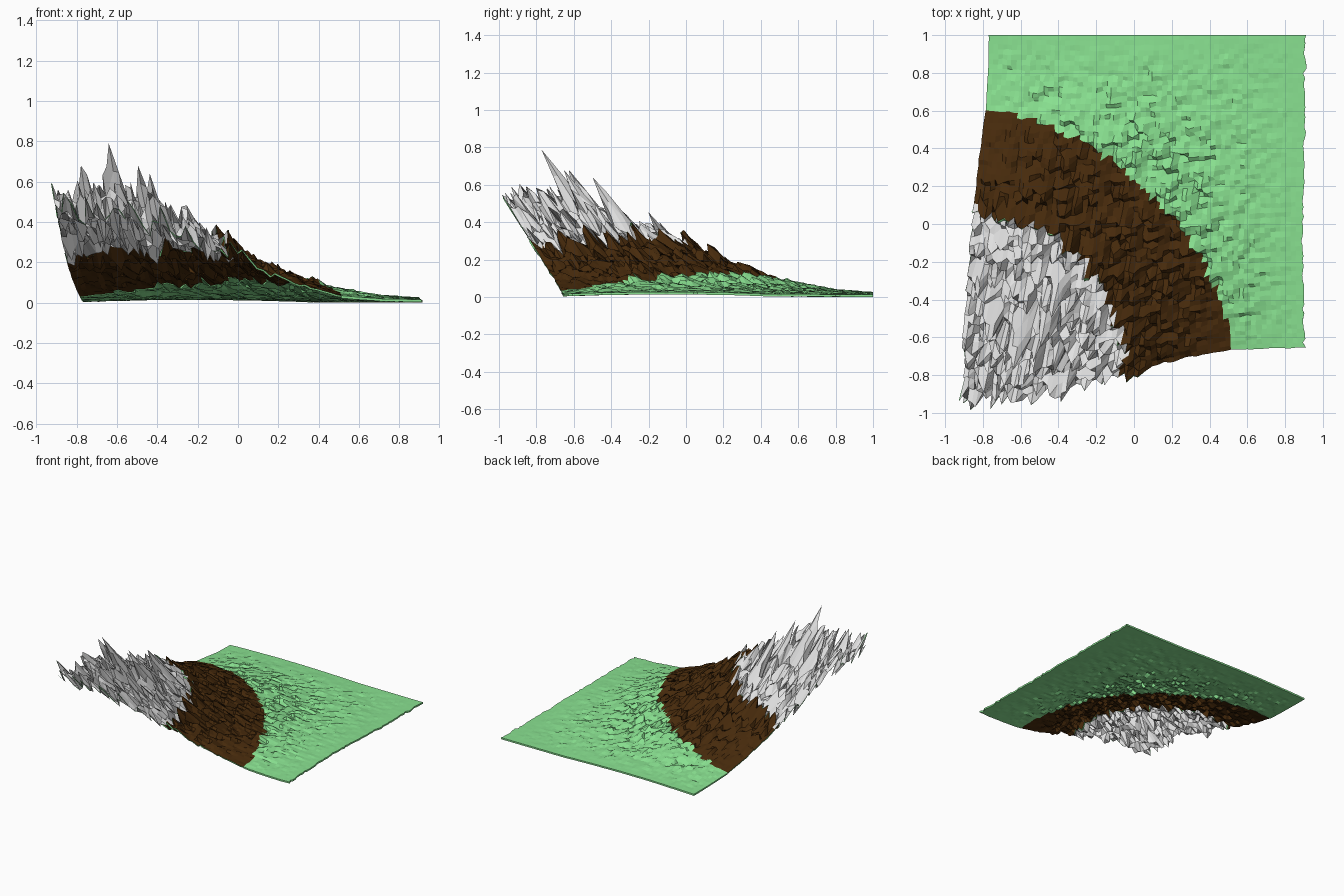
import bpy, bmesh, math, random

if "Cube" in bpy.data.objects:
    bpy.data.objects.remove(bpy.data.objects["Cube"])

random.seed(7)
N = 64                                  # grid cells per side
X0, Y0, SIZE = -0.76, -0.645, 1.66      # flat sheet before lifting
SPIKES = [(12, 14, 0.79), (6, 17, 0.68), (17, 16, 0.68), (19, 21, 0.64)]


def material(name, rgb):
    m = bpy.data.materials.new(name)
    m.diffuse_color = (*rgb, 1)
    m.use_nodes = True
    m.node_tree.nodes["Principled BSDF"].inputs["Base Color"].default_value = m.diffuse_color
    return m


GRASS = material("grass green", (0.25, 0.75, 0.28))
ROCK = material("rock brown", (0.062, 0.023, 0.0035))
SNOW = material("snow white", (0.76, 0.76, 0.76))


def ramp(r, points):
    for (a, za), (b, zb) in zip(points, points[1:]):
        if r <= b:
            return za + (zb - za) * (r - a) / (b - a)
    return points[-1][1]


HEIGHT = [(0, 0.50), (0.4, 0.42), (0.85, 0.23), (1.1, 0.10),
          (1.28, 0.036), (1.5, 0.018), (2.5, 0.013)]
ROUGH = [(0, 0.075), (0.7, 0.066), (0.95, 0.030), (1.25, 0.016),
         (1.6, 0.011), (2.0, 0.007), (2.5, 0.001)]
BULGE = [(0, 0), (0.5, 0.055), (1.0, 0.085), (1.3, 0.080), (1.6, 0.028), (2.0, 0)]


def noise():
    return max(-1.8, min(2.4, random.gauss(0, 1)))


coarse = [[noise() for _ in range(N // 2 + 2)] for _ in range(N // 2 + 2)]


def lifted_point(i, j):
    """Lift a grid point along a leaning direction, rougher near the summit."""
    u, v = SIZE * i / N, SIZE * j / N
    r, angle = math.hypot(u, v), math.atan2(v, u)
    edge = min(i, j, N - i, N - j) / 24
    calm = min(1, edge + ramp(r, [(0, 0.75), (0.8, 0.7), (1.1, 0.3), (1.3, 0.05)]))
    n = 0.65 * coarse[i // 2][j // 2] + 0.75 * noise()
    z = ramp(r, HEIGHT) + ramp(r, BULGE) * math.sin(2 * angle)
    z += ramp(r, ROUGH) * calm * n
    # tall summit spikes
    for si, sj, top in SPIKES:
        z += max(0, 1 - math.hypot(i - si, j - sj) / 2.6) * (top - z)
    z = max(z, 0.013)
    jitter = 0.003 if 0 < i and j < N else 0
    lean = 0.24 * math.sqrt(z) - 0.022
    x = X0 + u - lean + random.uniform(-jitter, jitter)
    y = Y0 + v - 0.62 * z + random.uniform(-jitter, jitter) * (r < 2.2)
    if i == N:
        x += random.uniform(0.005, 0.02)
    if j == N:
        y = 1.0
    return max(x, -0.93), max(y, -1.0), z


points = [[lifted_point(i, j) for j in range(N + 1)] for i in range(N + 1)]


def zone_of(i, j):
    """Pick snow, rock or grass from the distance to the front-left corner."""
    u, v = (i + 0.5) * SIZE / N, (j + 0.5) * SIZE / N
    r, angle = math.hypot(u, v), math.atan2(v, u)
    snow_line = 0.79 + 0.07 * angle / (math.pi / 2) + 0.05 * math.sin(2 * angle)
    rock_line = 1.305 - 0.02 * angle - 0.025 * math.sin(2 * angle)
    if r < snow_line + random.uniform(-0.02, 0.02):
        return "snow"
    return "rock" if r < rock_line else "grass"


zones = [[zone_of(i, j) for j in range(N)] for i in range(N)]


def build_zone(name, key, mat, thickness):
    """Build one zone of the terrain as a thin shell with a green cut edge."""
    bm = bmesh.new()
    verts = {}

    def vert(i, j):
        if (i, j) not in verts:
            verts[i, j] = bm.verts.new(points[i][j])
        return verts[i, j]

    for i in range(N):
        for j in range(N):
            if zones[i][j] == key:
                bm.faces.new([vert(i, j), vert(i + 1, j),
                              vert(i + 1, j + 1), vert(i, j + 1)])
    me = bpy.data.meshes.new(name)
    bm.to_mesh(me)
    bm.free()
    me.materials.append(mat)
    me.materials.append(GRASS)
    ob = bpy.data.objects.new(name, me)
    bpy.context.collection.objects.link(ob)
    s = ob.modifiers.new("shell", "SOLIDIFY")
    s.thickness = thickness
    s.offset = -1
    s.material_offset_rim = 1


# each lower zone is a little thicker, so its green rim shows underneath
build_zone("snowy_peak", "snow", SNOW, 0.005)
build_zone("rocky_slope", "rock", ROCK, 0.009)
build_zone("grass_plain", "grass", GRASS, 0.013)
